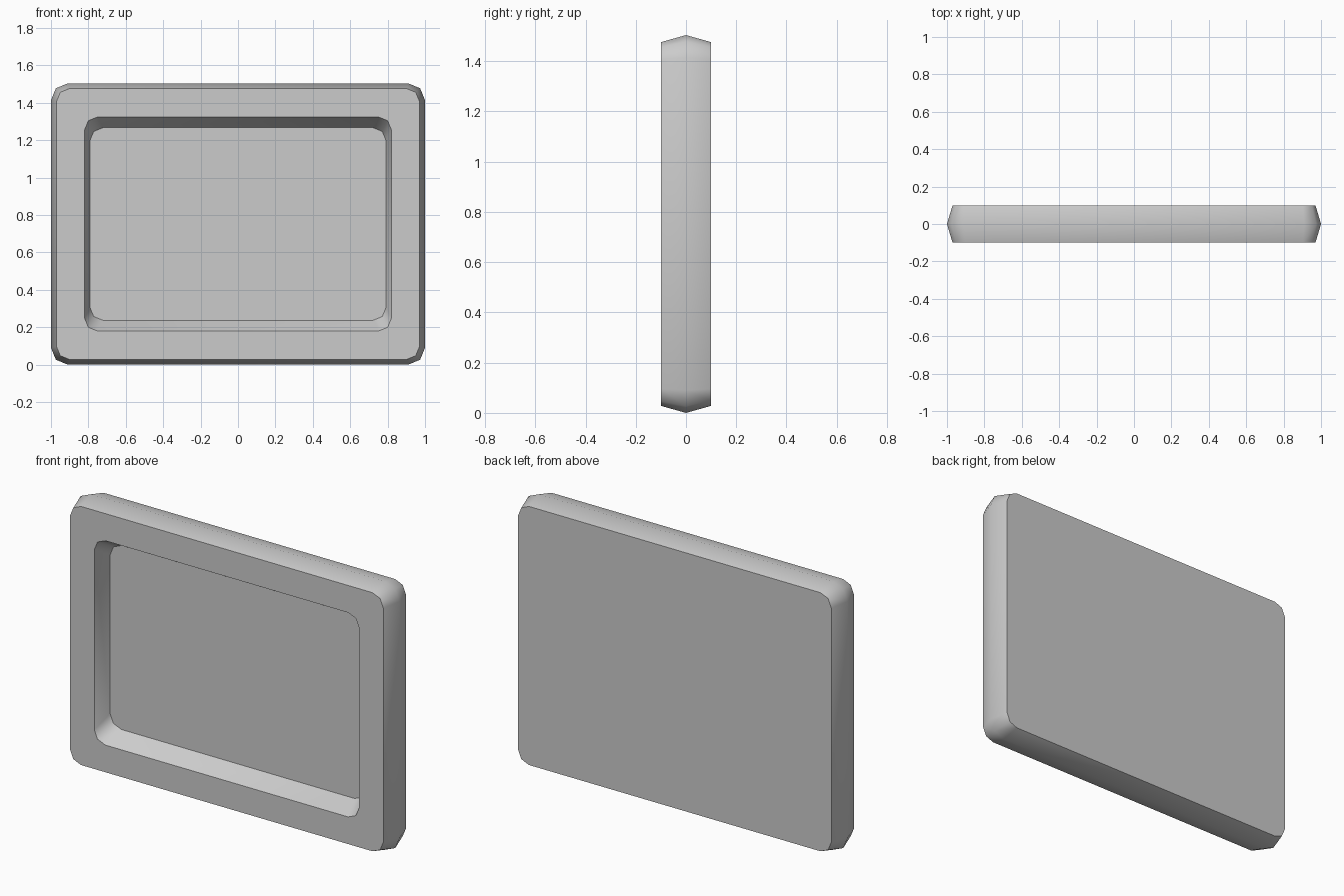
import bpy
import bmesh
from math import cos, sin, pi, radians

cube = bpy.data.objects.get("Cube")
if cube:
    bpy.data.objects.remove(cube, do_unlink=True)

MID_Z = 0.752

grey = bpy.data.materials.new("plain grey")
grey.use_nodes = True
grey.diffuse_color = (0.6, 0.6, 0.6, 1)
grey.node_tree.nodes["Principled BSDF"].inputs["Base Color"].default_value = (0.6, 0.6, 0.6, 1)


def rounded_loop(bm, half_w, half_h, radius, y):
    """Rectangle in the xz plane with two-segment rounded corners."""
    verts = []
    for i, (sx, sz) in enumerate(((1, 1), (-1, 1), (-1, -1), (1, -1))):
        for step in range(3):
            a = (i + step / 2) * pi / 2
            x = sx * (half_w - radius) + radius * cos(a)
            z = sz * (half_h - radius) + radius * sin(a)
            verts.append(bm.verts.new((x, y, MID_Z + z)))
    return verts


# Back face, ridged rim, front border, sloped recess and recessed panel
sections = (
    (0.97, 0.724, 0.068, 0.1),
    (1.0, 0.752, 0.09, 0.0),
    (0.97, 0.724, 0.068, -0.1),
    (0.82, 0.572, 0.068, -0.1),
    (0.792, 0.515, 0.07, 0.0),
)
bm = bmesh.new()
loops = [rounded_loop(bm, *s) for s in sections]
for a, b in zip(loops, loops[1:]):
    for i in range(len(a)):
        j = (i + 1) % len(a)
        bm.faces.new((a[i], a[j], b[j], b[i]))
bm.faces.new(loops[0])
bm.faces.new(loops[-1])
bmesh.ops.recalc_face_normals(bm, faces=bm.faces)

mesh = bpy.data.meshes.new("framed_panel")
bm.to_mesh(mesh)
bm.free()
mesh.materials.append(grey)
panel = bpy.data.objects.new("framed_panel", mesh)
bpy.context.collection.objects.link(panel)

# Soft rim and recess walls, crisp face borders
bpy.context.view_layer.objects.active = panel
panel.select_set(True)
bpy.ops.object.shade_smooth_by_angle(angle=radians(48))
